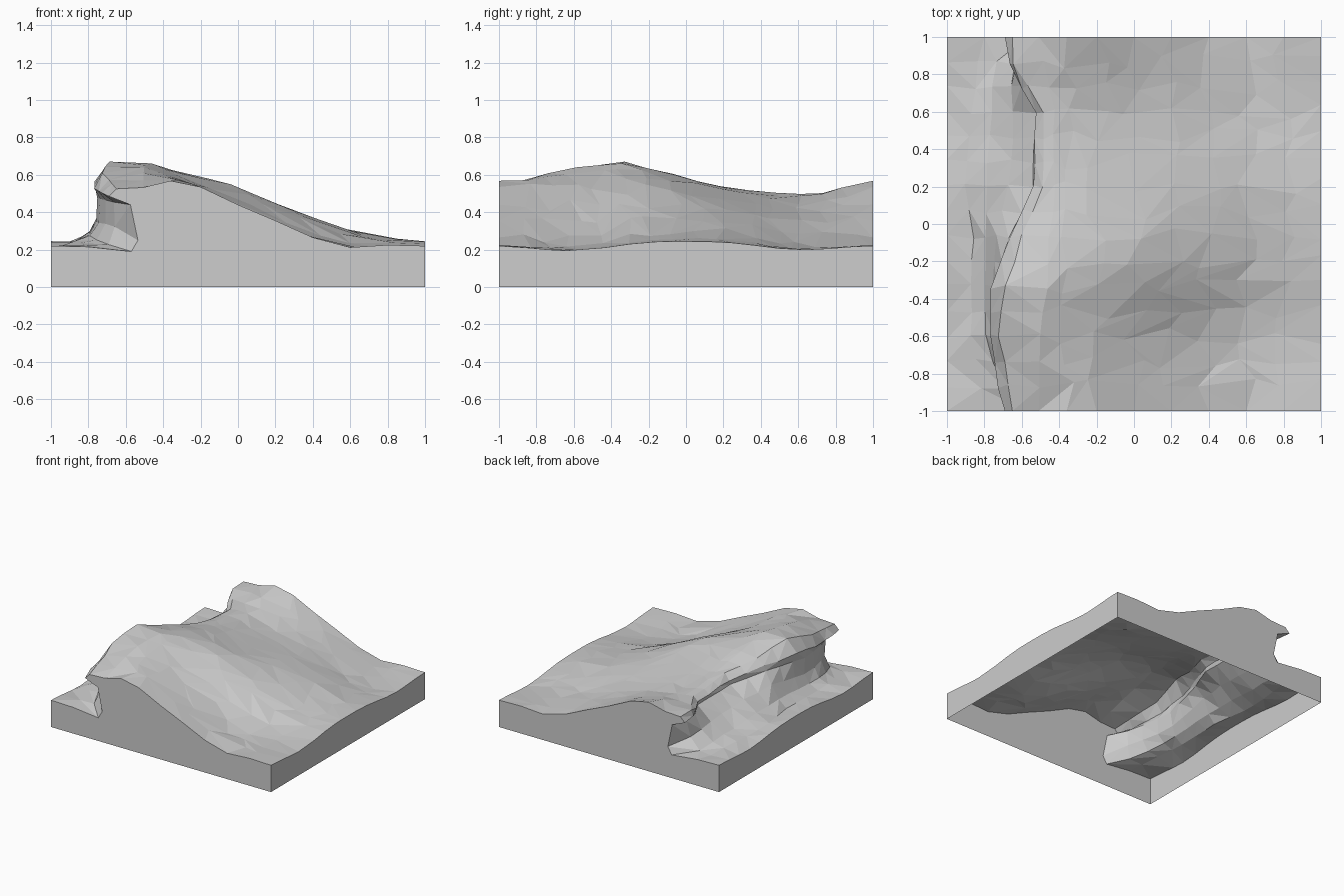
import bpy, bmesh, math, random
from mathutils import Vector

random.seed(4)
cube = bpy.data.objects.get("Cube")
if cube:
    bpy.data.objects.remove(cube)

# Undercut bank: (x, z) of foot, hollow, wall, underlip, lip, brow and crown at each y
BANK = {
    -1.0: ((-.80, .215), (-.57, .19), (-.535, .25), (-.575, .44), (-.69, .485), (-.65, .525), (-.51, .532)),
    -.85: ((-.82, .23), (-.72, .23), (-.67, .33), (-.67, .46), (-.73, .50), (-.68, .55), (-.50, .575)),
    -.60: ((-.88, .24), (-.80, .28), (-.755, .34), (-.745, .47), (-.765, .53), (-.72, .61), (-.50, .645)),
    -.36: ((-.87, .24), (-.80, .28), (-.76, .36), (-.745, .48), (-.78, .56), (-.69, .675), (-.47, .662)),
    -.10: ((-.86, .24), (-.80, .30), (-.74, .41), (-.675, .50), (-.675, .54), (-.61, .60), (-.46, .61)),
    .20: ((-.90, .24), (-.79, .29), (-.67, .37), (-.54, .45), (-.535, .49), (-.49, .53), (-.42, .535)),
    .62: ((-.87, .22), (-.76, .25), (-.64, .33), (-.525, .43), (-.53, .46), (-.49, .49), (-.43, .495)),
    .75: ((-.85, .21), (-.75, .24), (-.66, .33), (-.60, .44), (-.615, .475), (-.58, .505), (-.46, .51)),
    .87: ((-.84, .21), (-.73, .22), (-.63, .30), (-.62, .43), (-.68, .485), (-.65, .52), (-.49, .525)),
}
BANK[1.0] = BANK[-1.0]

# Long slope: heights at the given x, in evenly spaced rows that repeat along y
SLOPE_X = (-.36, -.2, 0, .2, .4, .6, .8, 1)
SLOPE = (
    (.568, .535, .44, .355, .265, .212, .225, .22),
    (.595, .54, .44, .34, .25, .21, .20, .195),
    (.625, .59, .54, .45, .36, .28, .25, .24),
    (.53, .52, .47, .42, .365, .30, .26, .24),
    (.49, .46, .41, .36, .29, .225, .205, .20),
)
ROWS = 15
FIRST_SLOPE = 8


def bank_points(y):
    keys = sorted(BANK)
    hi = next(k for k in keys if k >= y - 1e-6)
    lo = max([k for k in keys if k < hi], default=hi)
    t = (y - lo) / (hi - lo) if hi > lo else 0
    return [Vector(a).lerp(Vector(b), t) for a, b in zip(BANK[lo], BANK[hi])]


def slope_heights(y):
    """Smooth repeating blend between the slope rows."""
    n = len(SLOPE)
    s = (y + 1) / 2 * n
    i, t = math.floor(s), s - math.floor(s)
    result = []
    for col in range(len(SLOPE_X)):
        a, b, c, d = (SLOPE[(i + k) % n][col] for k in (-1, 0, 1, 2))
        result.append(b + .5 * t * (c - a + t * (2*a - 5*b + 4*c - d + t * (3*(b - c) + d - a))))
    return result


def section(y):
    heights = slope_heights(y)
    pts = [Vector((-1, heights[-1]))] + bank_points(y)
    return pts + [Vector(p) for p in zip(SLOPE_X, heights)]


def wobble(size):
    return random.uniform(-size, size)


def surface_point(y0, c, inner_row):
    """Point c of the section at y0, slid a little along the surface."""
    on_slope = c >= FIRST_SLOPE
    y = y0 + (wobble(.045 if on_slope else .015) if inner_row else 0)
    pts = section(y)
    p = pts[c]
    if inner_row and 0 < c < len(pts) - 1:
        if on_slope:
            shift = wobble(.35)
            p = p.lerp(pts[c + (1 if shift > 0 else -1)], abs(shift))
        else:
            p = p + Vector((wobble(.008), wobble(.006)))
    return p.x, y, p.y


# Terrain surface: uneven low-poly facets
bm = bmesh.new()
columns = len(section(0))
grid = []
for r in range(ROWS + 1):
    y0 = -1 + 2 * r / ROWS
    grid.append([bm.verts.new(surface_point(y0, c, 0 < r < ROWS)) for c in range(columns)])

for low, high in zip(grid, grid[1:]):
    for c in range(columns - 1):
        a, b, d, e = low[c], low[c + 1], high[c + 1], high[c]
        if random.random() < .5:
            bm.faces.new((a, b, d))
            bm.faces.new((a, d, e))
        else:
            bm.faces.new((a, b, e))
            bm.faces.new((b, d, e))

# Straight skirt walls, open underneath
corner = {(x, y): bm.verts.new((x, y, 0)) for x in (-1, 1) for y in (-1, 1)}
left = [row[0] for row in grid]
right = [row[-1] for row in grid]
bm.faces.new([corner[-1, -1], corner[1, -1]] + grid[0][::-1])
bm.faces.new([corner[1, 1], corner[-1, 1]] + grid[-1])
bm.faces.new([corner[1, -1], corner[1, 1]] + right[::-1])
bm.faces.new([corner[-1, 1], corner[-1, -1]] + left)

mesh = bpy.data.meshes.new("terrain_tile")
bm.to_mesh(mesh)
bm.free()

# Plain grey finish
grey = bpy.data.materials.new("plain_grey")
grey.use_nodes = True
colour = (.61, .61, .61, 1)
grey.diffuse_color = colour
grey.node_tree.nodes["Principled BSDF"].inputs["Base Color"].default_value = colour
mesh.materials.append(grey)

tile = bpy.data.objects.new("terrain_tile", mesh)
bpy.context.collection.objects.link(tile)
